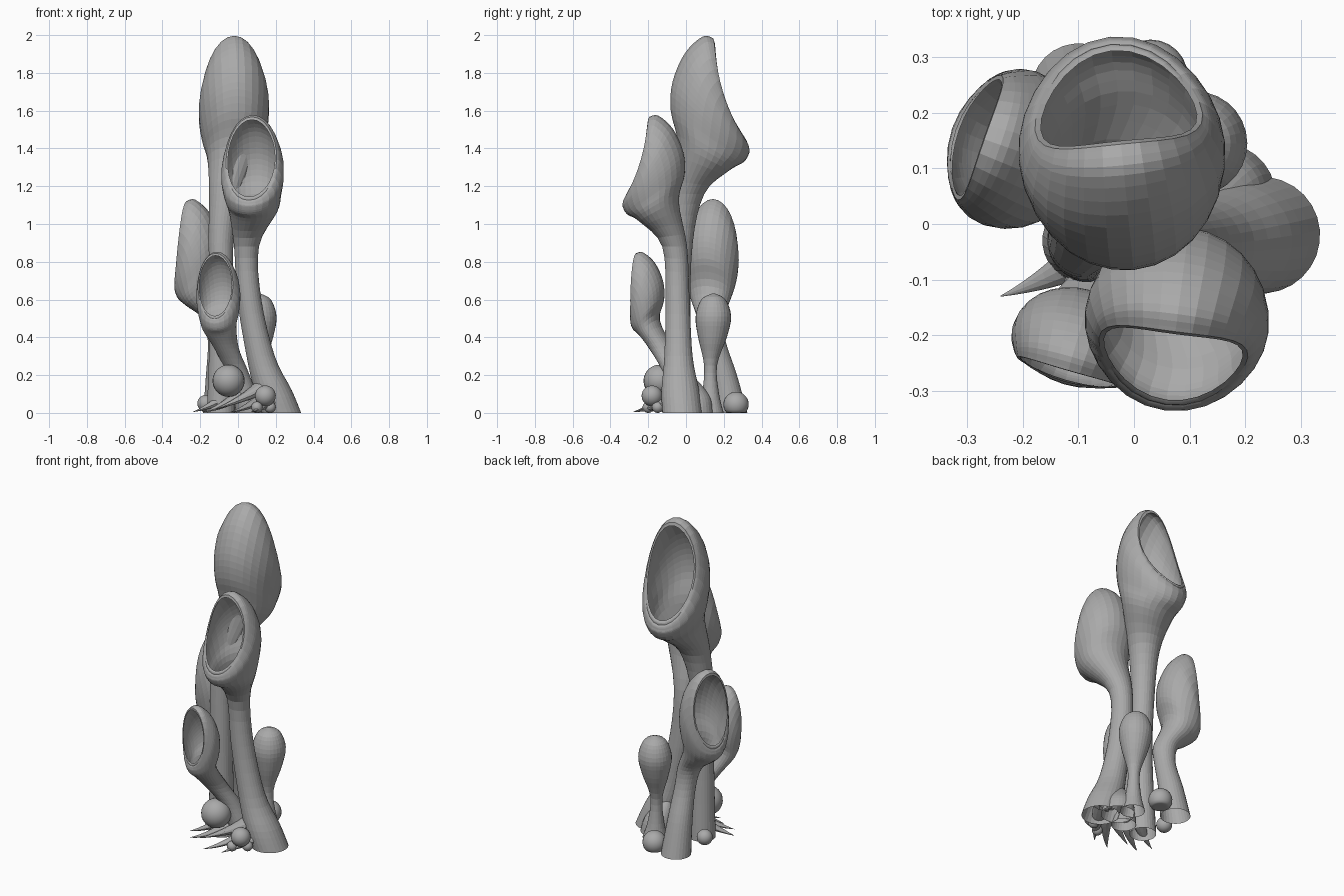
import bpy, bmesh, math
from mathutils import Vector

cube = bpy.data.objects.get("Cube")
if cube:
    bpy.data.objects.remove(cube)

grey = bpy.data.materials.new("stone_grey")
grey.use_nodes = True
COLOUR = (0.4, 0.4, 0.4, 1)
grey.diffuse_color = COLOUR
grey.node_tree.nodes["Principled BSDF"].inputs["Base Color"].default_value = COLOUR

SEGMENTS = 28
STEPS = 4
UP = Vector((0, 0, 1))

# Cup profile: front reach, front height, back reach (share of the tip's), back height, half width, rim sag
CUP = [(.74, .1, .2, .27, .39, 0), (.93, .16, .04, .5, .455, .02),
       (1, .22, .08, .69, .495, .05), (1, .25, .36, .88, .5, .09),
       (.99, .27, .76, .99, .45, .12), (.96, .285, 1, .98, .41, .13)]


def smooth_rings(keys):
    """Pass a smooth curve through key rings, each a flat tuple of values."""
    keys = [Vector(k) for k in keys]
    out = []
    for i in range(len(keys) - 1):
        p, q = keys[i], keys[i + 1]
        m0 = (q - keys[max(i - 1, 0)]) / 2
        m1 = (keys[min(i + 2, len(keys) - 1)] - p) / 2
        for j in range(STEPS):
            t = j / STEPS
            s = t * t * (3 - 2 * t)
            out.append(p * (1 - s) + q * s + m0 * (t * (1 - t) ** 2) - m1 * (t * t * (1 - t)))
    return out + [keys[-1]]


def add_ring(bm, ring, side, shrink=1):
    front, back, (width, sag) = Vector(ring[0:3]), Vector(ring[3:6]), ring[6:8]
    centre, half = (front + back) / 2, (front - back) / 2
    normal = half.cross(side).normalized()
    verts = []
    for i in range(SEGMENTS):
        a = math.tau * i / SEGMENTS
        offset = half * math.cos(a) + side * (width * math.sin(a))
        verts.append(bm.verts.new(centre + offset * shrink - normal * (sag * math.sin(a) ** 2)))
    return verts


def bridge(bm, loops):
    for lower, upper in zip(loops, loops[1:]):
        for i in range(len(lower)):
            j = (i + 1) % len(lower)
            bm.faces.new((lower[i], lower[j], upper[j], upper[i]))


def finish(bm, name):
    for v in bm.verts:
        v.co.z = max(v.co.z, 0)
    bmesh.ops.recalc_face_normals(bm, faces=bm.faces)
    mesh = bpy.data.meshes.new(name)
    bm.to_mesh(mesh)
    bm.free()
    mesh.materials.append(grey)
    obj = bpy.data.objects.new(name, mesh)
    bpy.context.collection.objects.link(obj)
    return obj


def stalk(name, stem, facing, cup=None):
    """Loft a stem of (x, y, z, radius) points, with an optional hooded hollow cup."""
    d = Vector((*facing, 0)).normalized()
    side = UP.cross(d)
    keys = []
    for x, y, z, r in stem:
        c = Vector((x, y, z))
        keys.append((*(c + d * r), *(c - d * r), r, 0))
    if cup:
        origin, depth, height, width, tip = cup
        for fs, fz, bs, bz, w, sag in CUP:
            f = Vector(origin) + d * (fs * depth) + UP * (fz * height)
            b = Vector(origin) + d * (bs * tip * depth) + UP * (bz * height)
            keys.append((*f, *b, w * width, sag * depth * (1 - tip) * 2))
    rings = smooth_rings(keys)
    bm = bmesh.new()
    loops = [add_ring(bm, r, side) for r in rings]
    if cup:
        inner = rings[(len(stem) - 1) * STEPS:]
        loops += [add_ring(bm, r, side, .93) for r in reversed(inner)]
    bridge(bm, loops)
    bm.faces.new(loops[-1])
    return finish(bm, name)


# Four hooded stalks
stalk("tall_stalk",
      [(-.09, -.03, 0, .075), (-.085, -.04, .5, .064), (-.09, -.03, .9, .066), (-.065, .01, 1.16, .088)],
      (-.1, 1), ((.0, -.09, 1.2), .427, .8, .37, .55))
stalk("front_stalk",
      [(.23, -.02, 0, .105), (.185, -.03, .12, .1), (.12, -.04, .3, .075),
       (.06, -.045, .6, .064), (.045, -.06, .88, .066)],
      (-.13, -.99), ((.1, 0, .95), .337, .63, .33, .58))
stalk("side_stalk",
      [(-.1, .24, 0, .085), (-.1, .2, .2, .07), (-.1, .15, .38, .06), (-.12, .13, .5, .07)],
      (-.92, .32), ((-.09, .09, .5), .25, .635, .29, .76))
stalk("short_stalk",
      [(.06, -.02, 0, .07), (.03, -.04, .12, .062), (-.01, -.07, .23, .06), (-.06, -.13, .34, .065)],
      (-.28, -.96), ((-.075, -.115, .36), .18, .495, .235, .86))

# Closed bud and the mound it grows from
stalk("closed_bud",
      [(.12, .13, 0, .07), (.115, .13, .1, .045), (.11, .13, .25, .034), (.11, .14, .4, .076),
       (.11, .145, .51, .094), (.11, .145, .6, .064), (.11, .145, .632, .008)], (0, 1))
stalk("bud_mound",
      [(.16, .05, 0, .095), (.15, .05, .08, .08), (.13, .03, .15, .05), (.12, .01, .2, .02)], (0, 1))

# Round pebbles at the foot
for i, (x, y, z, r) in enumerate([(-.05, -.14, .17, .085), (.145, -.18, .09, .055), (.03, .265, .045, .067),
                                  (-.17, .06, .05, .045), (.1, -.2, .03, .03), (.17, -.15, .03, .03)]):
    bm = bmesh.new()
    bmesh.ops.create_uvsphere(bm, u_segments=24, v_segments=14, radius=r)
    bmesh.ops.translate(bm, verts=bm.verts, vec=(x, y, z))
    finish(bm, f"pebble_{i + 1}").data.shade_smooth()

# Tapering roots spreading over the ground: start, bend, end, thickness
ROOTS = [((.17, -.02, .17), (.08, -.13, .09), (-.12, -.2, .02), .07),
         ((.16, -.04, .1), (.05, -.2, .02), (-.04, -.28, .005), .045),
         ((-.08, -.05, .08), (-.15, -.1, .03), (-.24, -.13, .005), .04),
         ((0, -.08, .09), (-.1, -.16, .02), (-.19, -.2, .005), .04),
         ((.2, -.04, .08), (.14, -.17, .03), (.07, -.26, .005), .05)]
SIDES = 12
for i, (*path, size) in enumerate(ROOTS):
    a, b, c = map(Vector, path)
    bm = bmesh.new()
    loops = []
    for k in range(9):
        t = k / 8
        p = a * (1 - t) ** 2 + b * (2 * t * (1 - t)) + c * t * t
        along = ((b - a) * (1 - t) + (c - b) * t).normalized()
        out = along.cross(UP).normalized()
        rise = out.cross(along)
        r = size * (1.02 - t)
        angles = [math.tau * s / SIDES for s in range(SIDES)]
        loops.append([bm.verts.new(p + out * (r * math.cos(g)) + rise * (r * .7 * math.sin(g)))
                      for g in angles])
    bridge(bm, loops)
    finish(bm, f"root_{i + 1}")
